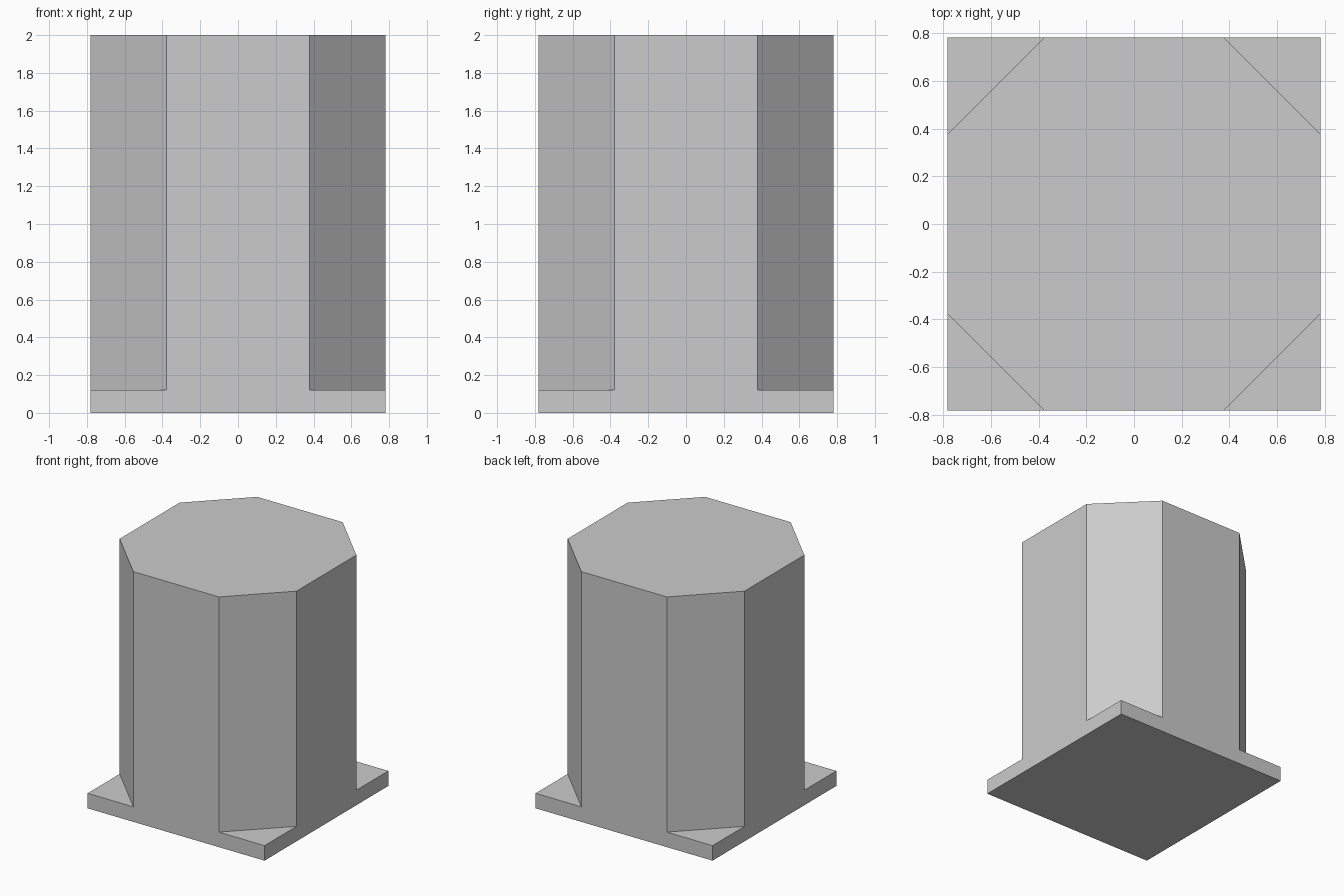
import bpy, bmesh
from mathutils import Matrix, Vector
from math import pi

HALF = 0.782     # half width of the square foot
CUT = 0.378      # where the corner chamfers start on each side
LEDGE = 0.12     # thickness of the foot
TOP = 2.0

cube = bpy.data.objects.get("Cube")
if cube:
    bpy.data.objects.remove(cube, do_unlink=True)

# Plain grey material
grey = bpy.data.materials.new("plain_grey")
grey.use_nodes = True
colour = (0.6, 0.6, 0.6, 1)
grey.diffuse_color = colour
bsdf = next(n for n in grey.node_tree.nodes if n.type == 'BSDF_PRINCIPLED')
bsdf.inputs["Base Color"].default_value = colour

bm = bmesh.new()


def ring(x, z):
    """Four points, one per side, turned about the z axis from the front."""
    return [bm.verts.new(Matrix.Rotation(k * pi / 2, 3, 'Z') @ Vector((x, -HALF, z)))
            for k in range(4)]


# Square foot corners and the octagonal column's edges
foot_low, foot_high = ring(HALF, 0), ring(HALF, LEDGE)
start_low, start_high = ring(-CUT, LEDGE), ring(-CUT, TOP)
end_low, end_high = ring(CUT, LEDGE), ring(CUT, TOP)

for k in range(4):
    n, p = (k + 1) % 4, k - 1
    # Main side, running flush from the foot into the column
    bm.faces.new((foot_low[p], foot_low[k], foot_high[k], end_low[k],
                  end_high[k], start_high[k], start_low[k], foot_high[p]))
    # Corner ledge and the chamfer above it
    bm.faces.new((end_low[k], foot_high[k], start_low[n]))
    bm.faces.new((end_low[k], start_low[n], start_high[n], end_high[k]))

# Flat top and underside
bm.faces.new([v for pair in zip(start_high, end_high) for v in pair])
bm.faces.new(foot_low[::-1])

mesh = bpy.data.meshes.new("chamfered_column")
bm.to_mesh(mesh)
bm.free()
mesh.materials.append(grey)
column = bpy.data.objects.new("chamfered_column", mesh)
bpy.context.collection.objects.link(column)
